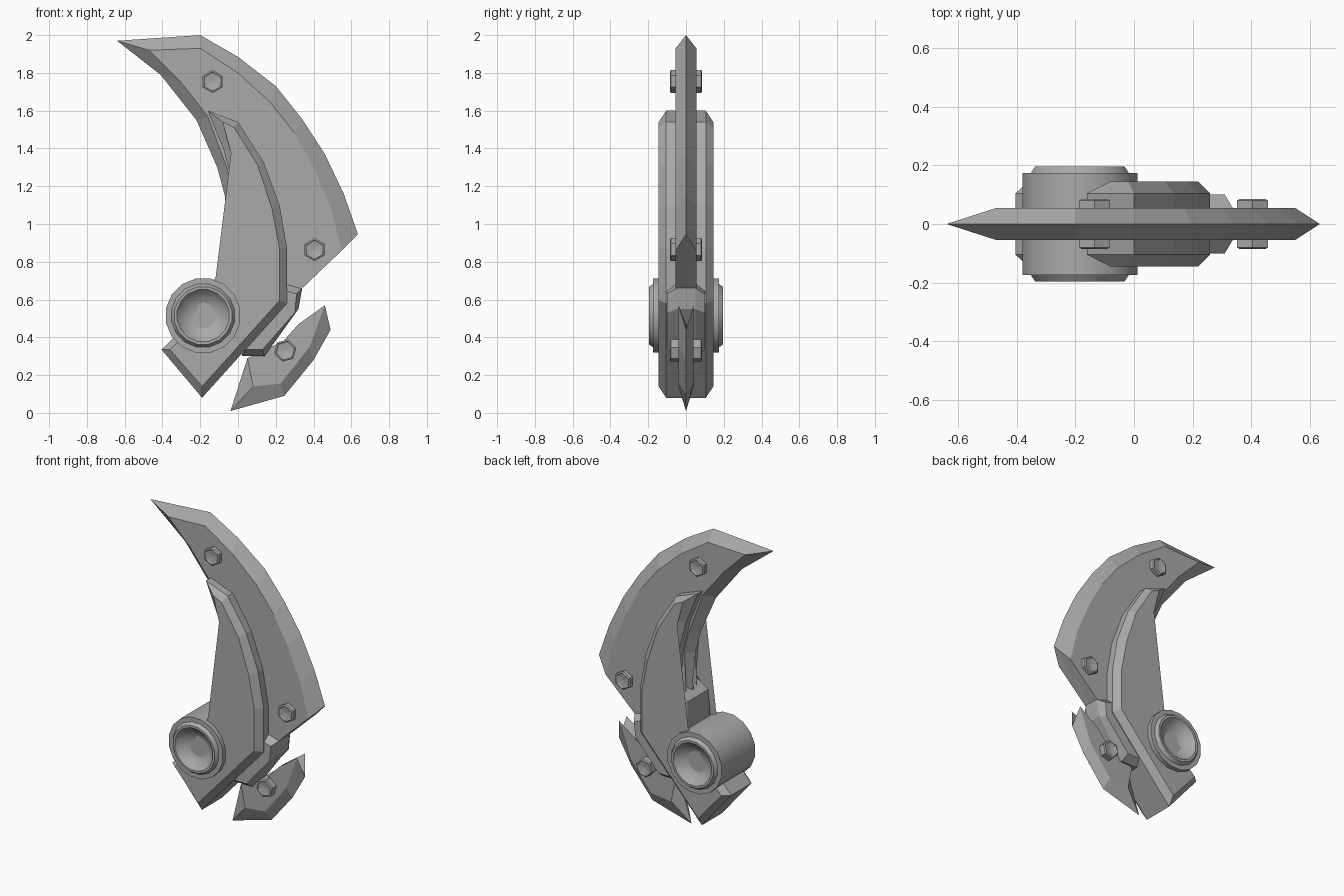
import bpy, bmesh, math

cube = bpy.data.objects.get("Cube")
if cube:
    bpy.data.objects.remove(cube, do_unlink=True)

steel = bpy.data.materials.new("grey steel")
steel.use_nodes = True
GREY = (0.4, 0.4, 0.4, 1)
steel.diffuse_color = GREY
steel.node_tree.nodes["Principled BSDF"].inputs["Base Color"].default_value = GREY


def finish(name, bm, smooth=None):
    bmesh.ops.remove_doubles(bm, verts=bm.verts, dist=0.0005)
    bmesh.ops.recalc_face_normals(bm, faces=bm.faces)
    mesh = bpy.data.meshes.new(name)
    bm.to_mesh(mesh)
    bm.free()
    mesh.materials.append(steel)
    ob = bpy.data.objects.new(name, mesh)
    bpy.context.collection.objects.link(ob)
    if smooth:
        bpy.ops.object.select_all(action="DESELECT")
        ob.select_set(True)
        bpy.context.view_layer.objects.active = ob
        bpy.ops.object.shade_smooth_by_angle(angle=math.radians(smooth))
    return ob


def plate(name, pairs, edge, half):
    """Mirrored plate: outer outline at +-edge, raised inner outline at +-half."""
    bm = bmesh.new()
    outer = [p[0] for p in pairs]
    inner = [p[-1] for p in pairs]
    layers = [(inner, -half), (outer, -edge)]
    if edge > 0:
        layers.append((outer, edge))
    layers.append((inner, half))
    rings = [[bm.verts.new((x, y, z)) for x, z in pts] for pts, y in layers]
    n = len(pairs)
    for a, b in zip(rings, rings[1:]):
        for i in range(n):
            j = (i + 1) % n
            bm.faces.new((a[i], a[j], b[j], b[i]))
    caps = [bm.faces.new(rings[0]), bm.faces.new(rings[-1])]
    bmesh.ops.triangulate(bm, faces=caps)
    return finish(name, bm)


def lathe(name, x, z, profile, sides, turn=0.0, smooth=None):
    """Revolve (radius, y) points around an axis along y."""
    bm = bmesh.new()
    rings = []
    for r, y in profile:
        angles = [turn + math.tau * i / sides for i in range(sides)]
        rings.append([bm.verts.new((x + r * math.cos(a), y, z + r * math.sin(a)))
                      for a in angles])
    for a, b in zip(rings, rings[1:]):
        for i in range(sides):
            j = (i + 1) % sides
            bm.faces.new((a[i], a[j], b[j], b[i]))
    bm.faces.new(rings[0])
    bm.faces.new(rings[-1])
    return finish(name, bm, smooth)


def both_ends(half_profile):
    return [(r, -y) for r, y in half_profile] + [(r, y) for r, y in reversed(half_profile)]


# Main curved blade, sharp on both edges
plate("main_blade", [
    ((-.64, 1.97), (-.47, 1.92)), ((-.2, 2.0), (-.2, 1.93)),
    ((0, 1.885), (0, 1.8)), ((.2, 1.73), (.17, 1.645)),
    ((.34, 1.555), (.3, 1.48)), ((.46, 1.37), (.4, 1.3)),
    ((.56, 1.16), (.49, 1.09)), ((.635, .945), (.55, .86)),
    ((.34, .66),), ((.1, .6),), ((-.05, .7),),
    ((-.05, .95), (.0, .95)), ((-.07, 1.15), (-.02, 1.15)),
    ((-.11, 1.3), (-.06, 1.3)), ((-.22, 1.55), (-.16, 1.57)),
    ((-.41, 1.79), (-.31, 1.76)),
], 0, .055)

# Handle with chamfered rim and stepped throat
plate("handle", [
    ((-.16, 1.6), (-.08, 1.54)), ((0, 1.54), (-.02, 1.51)),
    ((.135, 1.33), (.105, 1.31)), ((.22, 1.1), (.18, 1.08)),
    ((.26, .87), (.22, .87)), ((.26, .58), (.22, .595)),
    ((-.19, .08), (-.19, .14)), ((-.405, .335), (-.36, .335)),
    ((-.35, .39), (-.31, .385)), ((-.08, .63), (-.08, .63)),
    ((-.09, .87), (-.05, .84)), ((0, .93), (.07, .96)),
    ((-.02, 1.18), (.04, 1.18)), ((-.075, 1.39), (-.015, 1.39)),
], .105, .145)

# Guard block between handle and rear blade
plate("guard_block", [
    ((.24, .69), (.24, .65)), ((.34, .66), (.31, .63)),
    ((.32, .55), (.3, .53)), ((.14, .3), (.13, .335)),
    ((.02, .3), (.04, .335)), ((.05, .5),),
], .05, .1)

# Small rear blade
plate("rear_blade", [
    ((-.04, .01), (.08, .14)), ((.245, .09), (.225, .155)),
    ((.4, .28), (.38, .35)), ((.49, .44), (.46, .57)),
    ((.32, .47),), ((.24, .38),), ((.05, .29),),
], 0, .04)

# Pivot barrel with dished ends
lathe("pivot_barrel", -.185, .515, both_ends([
    (.001, .135), (.06, .142), (.1, .158), (.13, .185), (.14, .197),
    (.155, .197), (.17, .175), (.2, .175)]), 16, math.pi / 16, 35)

# Hexagonal bolts passing through the blades
for label, x, z, turn in (("upper", -.135, 1.755, 30), ("lower", .405, .865, 30),
                          ("rear", .25, .33, 15)):
    lathe(label + "_bolt", x, z, both_ends([
        (.001, .074), (.045, .08), (.052, .085), (.061, .08)]), 6, math.radians(turn))
